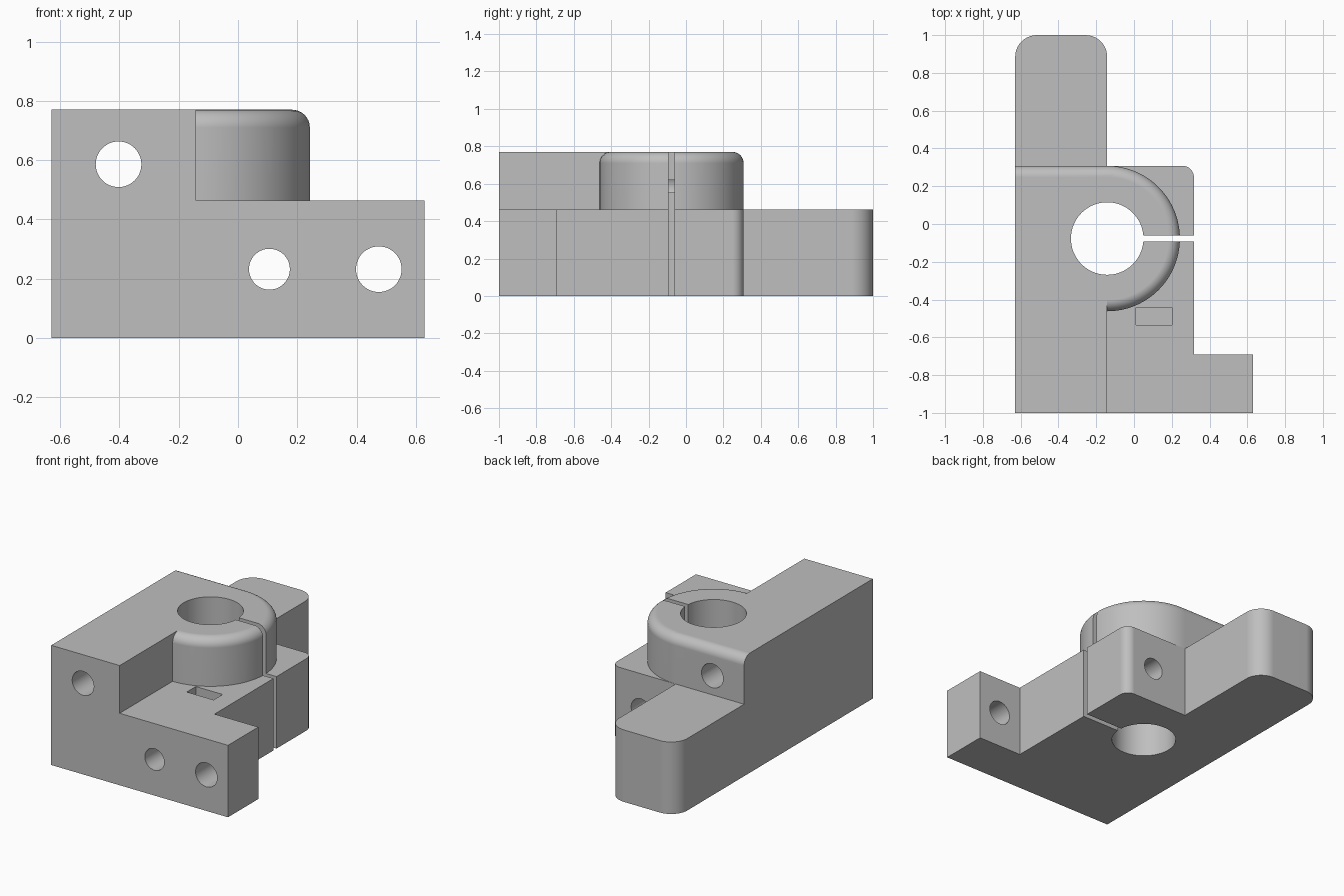
import bpy, bmesh
from math import sin, cos, pi, radians
from mathutils import Vector, Matrix

old = bpy.data.objects.get("Cube")
if old:
    bpy.data.objects.remove(old, do_unlink=True)

# Main dimensions
LEFT, RIGHT, STEP_X, WALL_X = -0.629, 0.629, 0.317, -0.142
FRONT, BACK = -1.0, 1.0
FLANGE_Y, BORE_Y = -0.692, -0.077
BOSS_R, FILLET = 0.385, 0.06
BOSS_BACK = BORE_Y + BOSS_R
BASE_Z, TOP_Z = 0.463, 0.77

grey = bpy.data.materials.new("plain grey")
grey.use_nodes = True
grey.diffuse_color = (0.52, 0.52, 0.52, 1)
grey.node_tree.nodes["Principled BSDF"].inputs["Base Color"].default_value = grey.diffuse_color


def add_object(name, bm):
    bmesh.ops.recalc_face_normals(bm, faces=bm.faces)
    mesh = bpy.data.meshes.new(name)
    bm.to_mesh(mesh)
    bm.free()
    mesh.materials.append(grey)
    obj = bpy.data.objects.new(name, mesh)
    bpy.context.collection.objects.link(obj)
    return obj


def skin(name, layers):
    """Closed solid from stacked outlines, given as (z, points)."""
    bm = bmesh.new()
    rings = [[bm.verts.new((x, y, z)) for x, y in pts] for z, pts in layers]
    for low, high in zip(rings, rings[1:]):
        for i in range(len(low)):
            j = (i + 1) % len(low)
            bm.faces.new((low[i], low[j], high[j], high[i]))
    bm.faces.new(rings[0])
    bm.faces.new(rings[-1])
    return add_object(name, bm)


def rounded(corner, radius, start, steps=10):
    """Quarter arc replacing a square corner, from the given start angle."""
    a = radians(start)
    mid = a + pi / 4
    cx = corner[0] - radius * (1 if cos(mid) > 0 else -1)
    cy = corner[1] - radius * (1 if sin(mid) > 0 else -1)
    return [(cx + radius * cos(a + pi / 2 * i / steps),
             cy + radius * sin(a + pi / 2 * i / steps)) for i in range(steps + 1)]


def box(name, lo, hi):
    bm = bmesh.new()
    lo, hi = Vector(lo), Vector(hi)
    bmesh.ops.create_cube(bm, size=1, matrix=Matrix.Translation((lo + hi) / 2)
                          @ Matrix.Diagonal((*(hi - lo), 1)))
    return add_object(name, bm)


def rod(name, radius, length, centre, turn=0, sides=48):
    bm = bmesh.new()
    bmesh.ops.create_cone(bm, cap_ends=True, segments=sides, radius1=radius,
                          radius2=radius, depth=length,
                          matrix=Matrix.Translation(centre) @ Matrix.Rotation(turn, 4, "X"))
    return add_object(name, bm)


def combine(target, other, operation):
    mod = target.modifiers.new(operation.lower(), "BOOLEAN")
    mod.operation, mod.object, mod.solver = operation, other, "EXACT"
    bpy.context.view_layer.objects.active = target
    bpy.ops.object.modifier_apply(modifier=mod.name)
    bpy.data.objects.remove(other, do_unlink=True)


# Base plate with front flange and rounded tail
outline = [(LEFT, FRONT), (RIGHT, FRONT), (RIGHT, FLANGE_Y), (STEP_X, FLANGE_Y)]
outline += rounded((STEP_X, BOSS_BACK), 0.06, 0)
outline += [(WALL_X, BOSS_BACK)]
outline += rounded((WALL_X, BACK), 0.115, 0)
outline += rounded((LEFT, BACK), 0.115, 90)
block = skin("clamp_block", [(0, outline), (BASE_Z, outline)])


# Raised wall and half-round boss, filleted along the arc and back edge
def boss_outline(radius, steps=48):
    arc = [(WALL_X + radius * cos(a), BORE_Y + radius * sin(a))
           for a in (-pi / 2 + pi * i / steps for i in range(1, steps))]
    return ([(LEFT, BORE_Y + radius), (LEFT, FRONT), (WALL_X, FRONT),
             (WALL_X, BORE_Y - radius)] + arc + [(WALL_X, BORE_Y + radius)])


layers = [(BASE_Z, boss_outline(BOSS_R))]
for i in range(9):
    a = pi / 2 * i / 8
    layers.append((TOP_Z - FILLET * (1 - sin(a)), boss_outline(BOSS_R - FILLET * (1 - cos(a)))))
combine(block, skin("boss", layers), "UNION")

# Bore, clamp slit, nut pocket and bolt holes
cutters = [
    rod("bore_cutter", 0.192, 2, (WALL_X, BORE_Y, 0.4), sides=72),
    box("slit_cutter", (WALL_X, BORE_Y - 0.016, -0.2), (0.5, BORE_Y + 0.016, 1)),
    box("pocket_cutter", (0.01, -0.535, 0.13), (0.201, -0.443, 0.6)),
    rod("upper_hole_cutter", 0.077, 2, (-0.403, -0.4, 0.586), pi / 2),
    rod("clamp_hole_cutter", 0.069, 2, (0.106, -0.4, 0.232), pi / 2),
    rod("flange_hole_cutter", 0.077, 0.6, (0.475, -0.85, 0.232), pi / 2),
]
for cutter in cutters:
    combine(block, cutter, "DIFFERENCE")

# Tidy flat areas, then smooth the rounded ones
bm = bmesh.new()
bm.from_mesh(block.data)
bmesh.ops.remove_doubles(bm, verts=bm.verts, dist=0.0001)
bmesh.ops.dissolve_limit(bm, angle_limit=radians(0.3), verts=bm.verts, edges=bm.edges)
bm.to_mesh(block.data)
bm.free()
bpy.ops.object.select_all(action="DESELECT")
block.select_set(True)
bpy.context.view_layer.objects.active = block
bpy.ops.object.shade_smooth_by_angle(angle=radians(30))
weighted = block.modifiers.new("even_shading", "WEIGHTED_NORMAL")
weighted.keep_sharp = True
